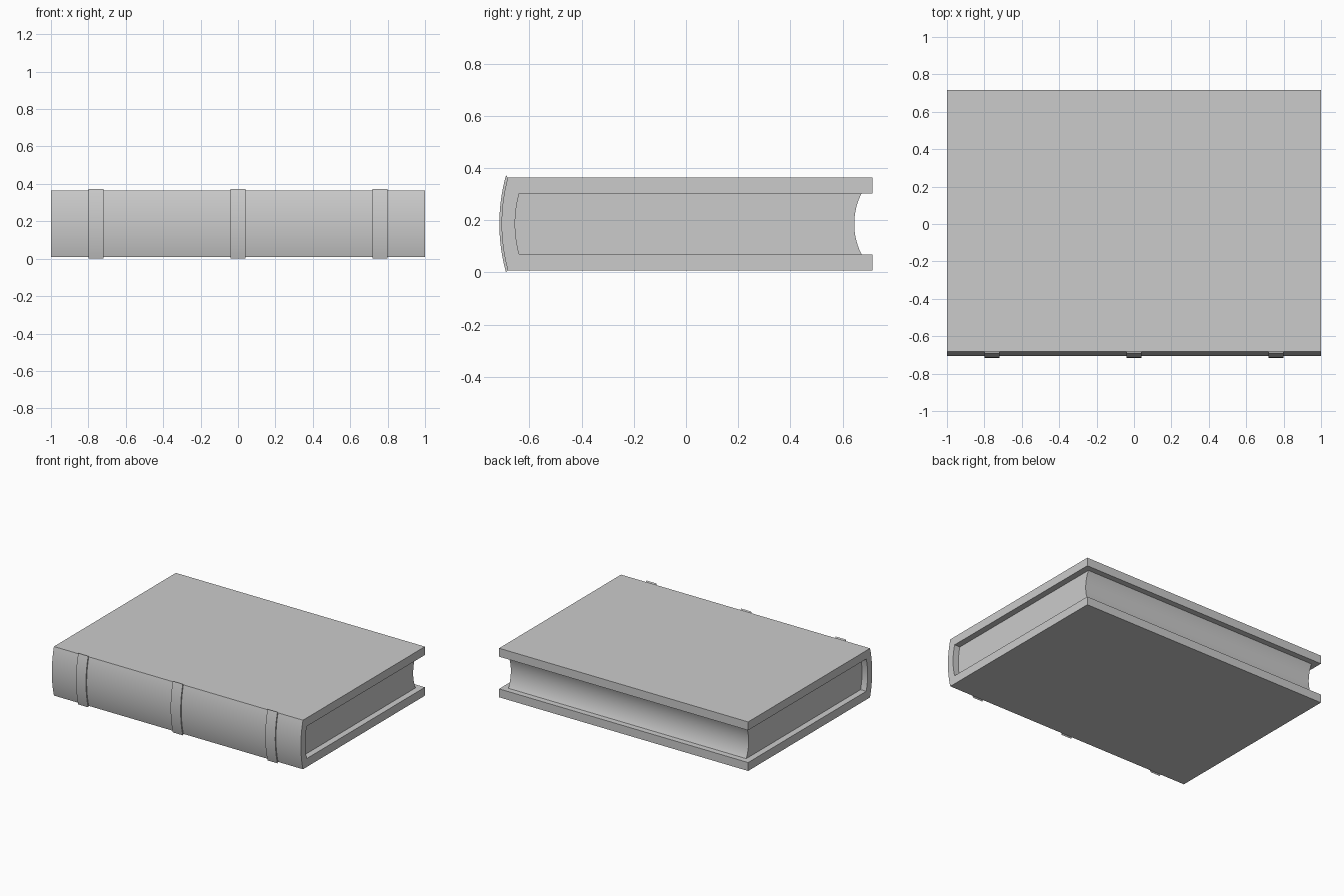
import bpy, bmesh

if "Cube" in bpy.data.objects:
    bpy.data.objects.remove(bpy.data.objects["Cube"])

MID = 0.186  # height of the book's centre plane


def arc(y_end, y_mid, half, n=20):
    """Shallow circular arc in the y-z plane, listed from bottom to top."""
    sag = y_mid - y_end
    r = (half * half + sag * sag) / (2 * abs(sag))
    s = 1 if sag > 0 else -1
    pts = []
    for i in range(n + 1):
        z = -half + 2 * half * i / n
        pts.append((y_mid - s * (r - (r * r - z * z) ** 0.5), MID + z))
    return pts


def prism(name, profile, x0, x1):
    """Extrude a y-z profile along x."""
    bm = bmesh.new()
    face = bm.faces.new([bm.verts.new((x0, y, z)) for y, z in profile])
    ext = bmesh.ops.extrude_face_region(bm, geom=[face])
    moved = [v for v in ext["geom"] if isinstance(v, bmesh.types.BMVert)]
    bmesh.ops.translate(bm, verts=moved, vec=(x1 - x0, 0, 0))
    bmesh.ops.recalc_face_normals(bm, faces=bm.faces)
    mesh = bpy.data.meshes.new(name)
    bm.to_mesh(mesh)
    bm.free()
    ob = bpy.data.objects.new(name, mesh)
    bpy.context.collection.objects.link(ob)
    bpy.context.view_layer.objects.active = ob
    ob.select_set(True)
    bpy.ops.object.shade_smooth_by_angle()
    ob.select_set(False)
    return ob


BACK, OUT, INN = 0.7155, 0.178, 0.117
outer = arc(-0.683, -0.707, OUT)
inner = arc(-0.639, -0.655, INN)

# cover: two boards joined by a rounded spine
prism("cover", outer + [(BACK, MID + OUT), (BACK, MID + INN)] + inner[::-1]
      + [(BACK, MID - INN), (BACK, MID - OUT)], -1, 1)

# page block: rounded back, hollow fore edge
fore = arc(0.673, 0.645, INN)
prism("pages", inner + fore[::-1], -0.955, 0.955)

# raised spine bands
band = arc(-0.690, -0.7155, 0.186)
for i, x in enumerate((-0.76, 0, 0.76)):
    prism(f"spine_band_{i + 1}", band + outer[::-1], x - 0.04, x + 0.04)
